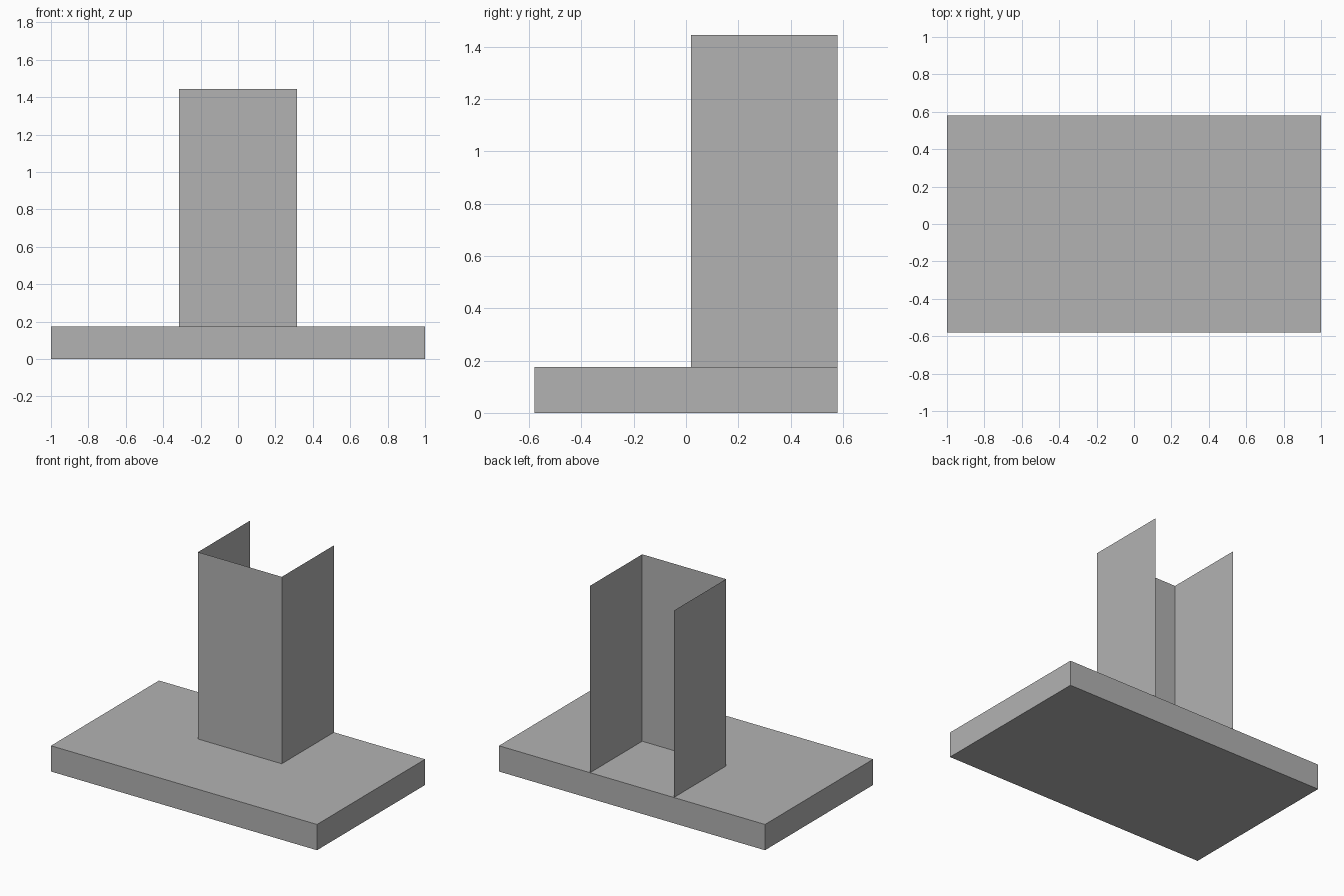
import bpy
import bmesh

cube = bpy.data.objects.get("Cube")
if cube:
    bpy.data.objects.remove(cube, do_unlink=True)

# Main dimensions
HALF_DEPTH = 0.58
BASE_TOP = 0.175
WALL_TOP = 1.445
WALL_X = 0.315
WALL_FRONT = 0.02

grey = bpy.data.materials.new("plain grey")
grey.diffuse_color = (0.448, 0.448, 0.448, 1)
grey.use_nodes = True
grey.node_tree.nodes["Principled BSDF"].inputs["Base Color"].default_value = grey.diffuse_color


def add_object(name, bm):
    mesh = bpy.data.meshes.new(name)
    bm.to_mesh(mesh)
    bm.free()
    mesh.materials.append(grey)
    obj = bpy.data.objects.new(name, mesh)
    bpy.context.collection.objects.link(obj)
    return obj


# Flat rectangular base slab
bm = bmesh.new()
bmesh.ops.create_cube(bm, size=1)
bmesh.ops.scale(bm, verts=bm.verts, vec=(2, 2 * HALF_DEPTH, BASE_TOP))
bmesh.ops.translate(bm, verts=bm.verts, vec=(0, 0, BASE_TOP / 2))
add_object("base_slab", bm)

# Thin U-shaped screen, open at the back and top: extrude its plan upwards
plan = [(-WALL_X, HALF_DEPTH), (-WALL_X, WALL_FRONT),
        (WALL_X, WALL_FRONT), (WALL_X, HALF_DEPTH)]
bm = bmesh.new()
lower = [bm.verts.new((x, y, BASE_TOP)) for x, y in plan]
upper = [bm.verts.new((x, y, WALL_TOP)) for x, y in plan]
for i in range(len(plan) - 1):
    bm.faces.new((lower[i], lower[i + 1], upper[i + 1], upper[i]))
add_object("upright_screen", bm)
